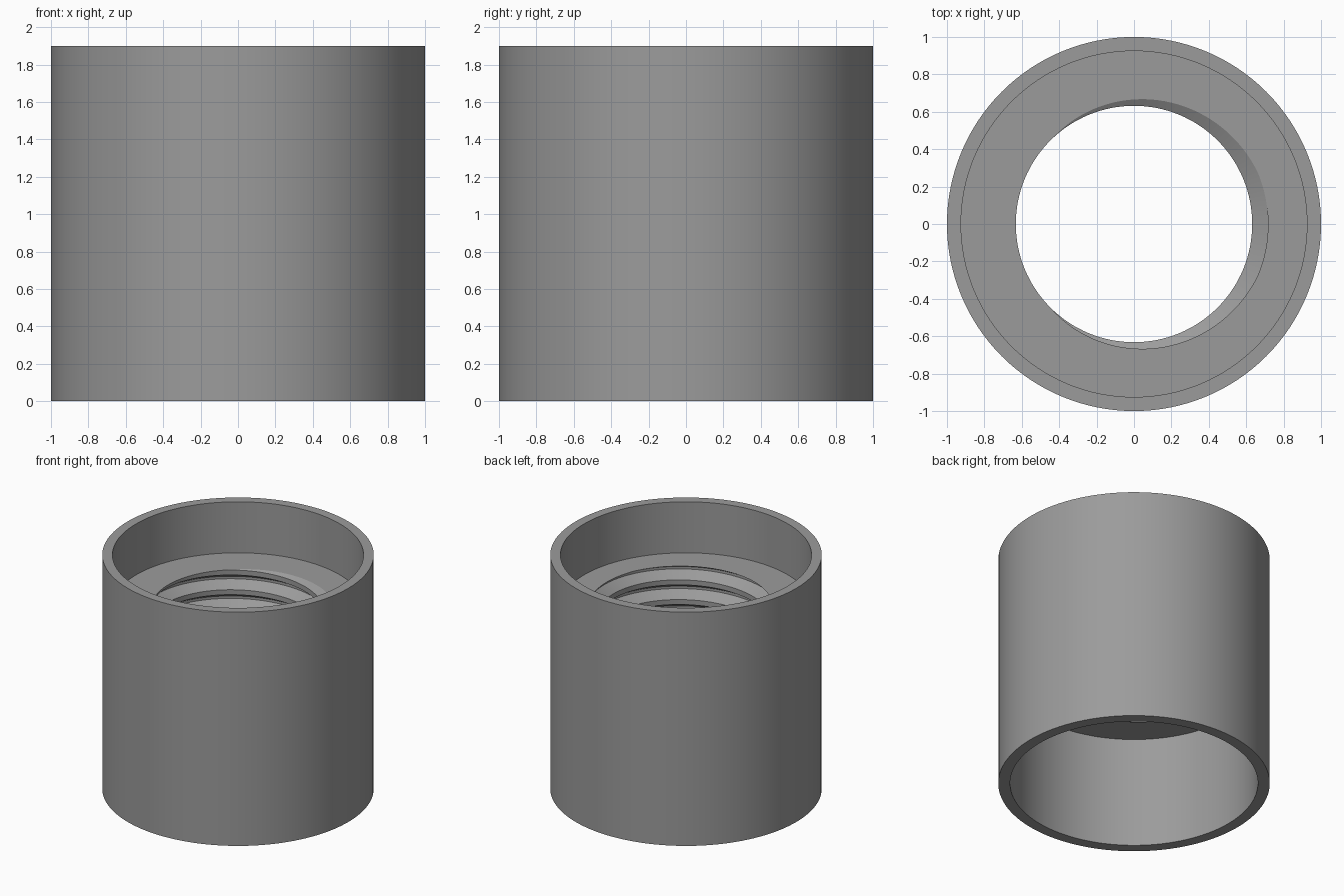
import bpy, bmesh, math

if "Cube" in bpy.data.objects:
    bpy.data.objects.remove(bpy.data.objects["Cube"])

SEG = 128
HEIGHT, R_OUT = 1.9, 1.0
R_TOP, Z_TOP = 0.925, 1.485      # upper socket
R_BOT, Z_BOT = 0.913, 0.90       # lower socket
R_ROOT, R_CREST, PITCH = 0.717, 0.632, 0.16


def thread_radius(z, turn):
    """Trapezoid thread: root flat P/8, crest flat P/4, right handed."""
    u = (z - Z_TOP) / PITCH - turn
    d = abs(u - round(u))
    t = min(max((d - 0.0625) / 0.3125, 0), 1)
    return R_ROOT + (R_CREST - R_ROOT) * t


def section(turn):
    """Closed wall section (radius, height) at a given fraction of a turn."""
    pts = [(R_TOP, Z_TOP), (R_TOP, HEIGHT), (R_OUT, HEIGHT),
           (R_OUT, 0), (R_BOT, 0), (R_BOT, Z_BOT)]
    for k in range(-6, 2):
        for off in (-0.375, -0.0625, 0.0625, 0.375):
            z = Z_TOP + PITCH * (turn + k + off)
            z = min(max(z, Z_BOT), Z_TOP)
            pts.append((thread_radius(z, turn), z))
    return pts


# threaded coupling body, swept round the axis
bm = bmesh.new()
columns = []
for j in range(SEG + 1):
    a = 2 * math.pi * j / SEG
    columns.append([bm.verts.new((r * math.cos(a), r * math.sin(a), z))
                    for r, z in section(j / SEG)])
# the helix climbs one turn over the sweep, so the merged seam lines up
for c0, c1 in zip(columns, columns[1:]):
    n = len(c0)
    for i in range(n):
        k = (i + 1) % n
        bm.faces.new((c0[i], c0[k], c1[k], c1[i]))
bmesh.ops.remove_doubles(bm, verts=bm.verts, dist=1e-5)
bmesh.ops.dissolve_degenerate(bm, edges=bm.edges, dist=1e-5)
bmesh.ops.recalc_face_normals(bm, faces=bm.faces)

mesh = bpy.data.meshes.new("threaded_sleeve")
bm.to_mesh(mesh)
bm.free()
sleeve = bpy.data.objects.new("threaded_sleeve", mesh)
bpy.context.collection.objects.link(sleeve)

grey = bpy.data.materials.new("mid grey")
grey.diffuse_color = (0.33, 0.33, 0.33, 1)
grey.use_nodes = True
grey.node_tree.nodes["Principled BSDF"].inputs["Base Color"].default_value = grey.diffuse_color
mesh.materials.append(grey)

bpy.context.view_layer.objects.active = sleeve
sleeve.select_set(True)
bpy.ops.object.shade_smooth_by_angle(angle=math.radians(25))
